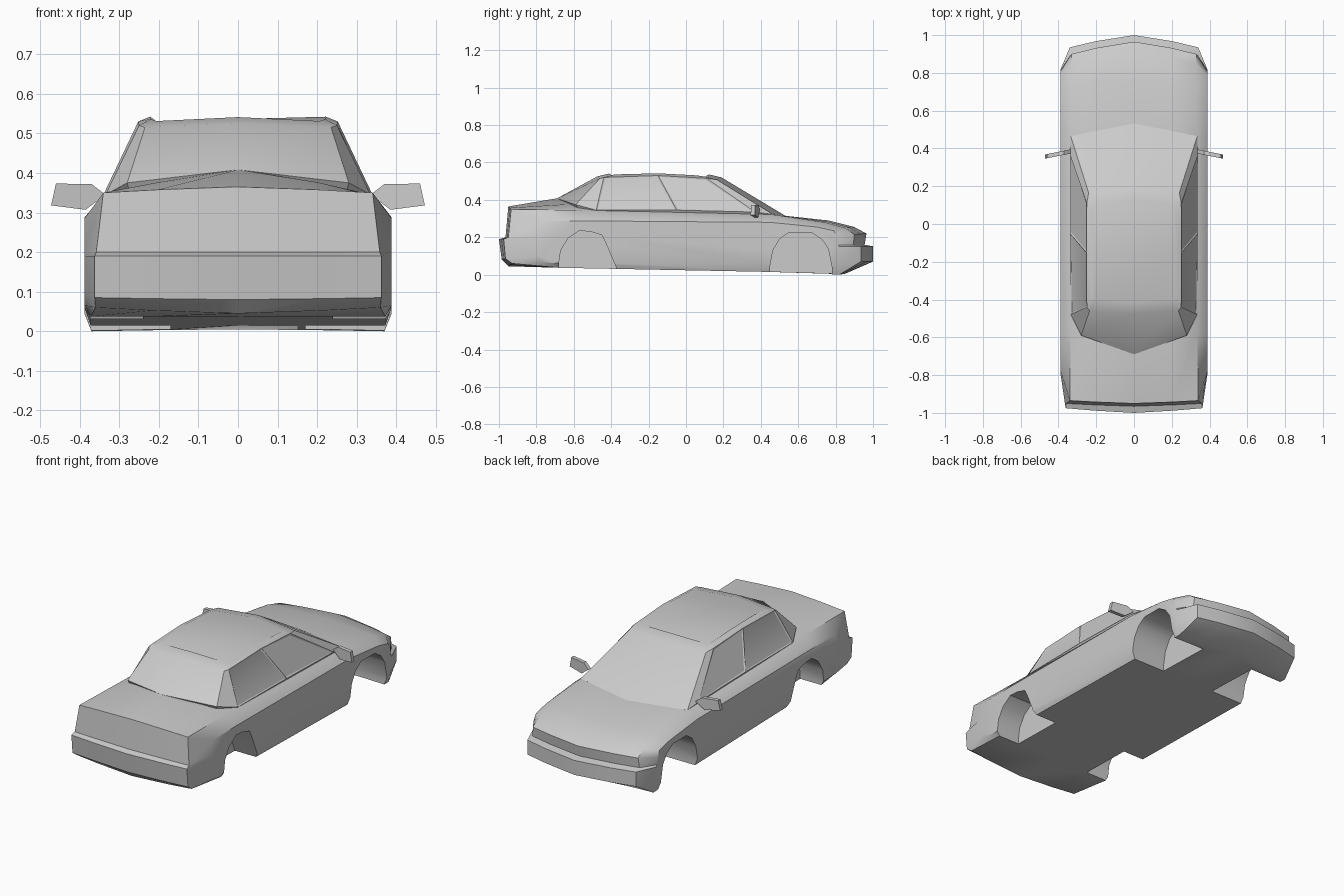
import bpy, bmesh, math
from mathutils import Vector

if "Cube" in bpy.data.objects:
    bpy.data.objects.remove(bpy.data.objects["Cube"])

paint = bpy.data.materials.new("grey_paint")
paint.diffuse_color = (0.6, 0.6, 0.6, 1)
paint.use_nodes = True
paint.node_tree.nodes["Principled BSDF"].inputs["Base Color"].default_value = paint.diffuse_color


def loft(rings):
    """Closed bmesh through equal-length closed rings, capped at both ends."""
    bm = bmesh.new()
    vs = [[bm.verts.new(p) for p in r] for r in rings]
    n = len(rings[0])
    for a, b in zip(vs, vs[1:]):
        for i in range(n):
            j = (i + 1) % n
            bm.faces.new((a[i], a[j], b[j], b[i]))
    bm.faces.new(vs[0])
    bm.faces.new(vs[-1])
    bmesh.ops.recalc_face_normals(bm, faces=bm.faces)
    return bm


def make(name, bm):
    me = bpy.data.meshes.new(name)
    bm.to_mesh(me)
    bm.free()
    me.materials.append(paint)
    ob = bpy.data.objects.new(name, me)
    bpy.context.collection.objects.link(ob)
    return ob


def activate(ob):
    bpy.ops.object.select_all(action='DESELECT')
    ob.select_set(True)
    bpy.context.view_layer.objects.active = ob


def smooth(ob, angle):
    activate(ob)
    bpy.ops.object.shade_smooth_by_angle(angle=math.radians(angle))


# Lower body: side outline at centre (y, z), at edge (x, y, z), at flank (y, z)
outline = [
    ((-0.95, 0.045), (0.36, -0.93, 0.06), (-0.78, 0.065)),    # rear underside
    ((-0.985, 0.08), (0.362, -0.965, 0.085), (-0.79, 0.10)),  # bumper low
    ((-1.00, 0.19), (0.362, -0.975, 0.19), (-0.80, 0.19)),    # bumper top
    ((-0.965, 0.20), (0.358, -0.95, 0.20), (-0.80, 0.205)),   # bumper step
    ((-0.95, 0.365), (0.34, -0.935, 0.35), (-0.78, 0.285)),   # trunk lip
    ((-0.69, 0.408), (0.335, -0.58, 0.345), (-0.58, 0.288)),  # rear glass base
    ((0.53, 0.315), (0.335, 0.46, 0.322), (0.45, 0.28)),      # windscreen base
    ((0.76, 0.29), (0.335, 0.74, 0.28), (0.70, 0.255)),       # bonnet bend
    ((0.90, 0.255), (0.33, 0.85, 0.25), (0.79, 0.235)),       # bonnet front
    ((0.965, 0.22), (0.33, 0.90, 0.215), (0.81, 0.20)),       # grille top
    ((0.955, 0.16), (0.335, 0.895, 0.16), (0.815, 0.16)),     # grille bottom
    ((1.00, 0.152), (0.34, 0.935, 0.152), (0.82, 0.15)),      # bumper top
    ((1.00, 0.07), (0.34, 0.935, 0.07), (0.82, 0.07)),        # bumper low
    ((0.85, 0.005), (0.37, 0.82, 0.0), (0.80, 0.045)),        # front underside
    ((0.44, 0.015), (0.372, 0.44, 0.015), (0.42, 0.06)),      # sill front
    ((-0.68, 0.037), (0.372, -0.68, 0.037), (-0.66, 0.062)),  # sill rear
]
centre = [Vector((0, *c)) for c, e, f in outline]
edge = [Vector(e) for c, e, f in outline]
flank = [Vector((0.388, *f)) for c, e, f in outline]
middle = [c.lerp(e, 0.5) for c, e in zip(centre, edge)]
for m, e in zip(middle, edge):
    m.x = e.x * 0.6


def flip(ring):
    return [Vector((-p.x, p.y, p.z)) for p in ring]


half = [middle, edge, flank]
body = make("body", loft([flip(r) for r in reversed(half)] + [centre] + half))

# Wheel wells cut into the body
rear_arch = [(-0.68, -0.1), (-0.68, 0.06), (-0.67, 0.13), (-0.63, 0.195), (-0.57, 0.235),
             (-0.51, 0.23), (-0.45, 0.212), (-0.425, 0.16), (-0.37, 0.03), (-0.36, -0.1)]
front_arch = [(0.45, -0.1), (0.45, 0.05), (0.465, 0.13), (0.50, 0.19), (0.55, 0.225),
              (0.67, 0.225), (0.725, 0.19), (0.76, 0.14), (0.78, 0.04), (0.78, -0.1)]
for name, arch, inner in (("rear", rear_arch, 0.24), ("front", front_arch, 0.17)):
    for side in (-1, 1):
        cutter = make(name + "_well_cutter",
                      loft([[(side * x, y, z) for y, z in arch] for x in (inner, 0.5)]))
        cutter.hide_render = True
        activate(body)
        mod = body.modifiers.new("well", 'BOOLEAN')
        mod.operation = 'DIFFERENCE'
        mod.solver = 'EXACT'
        mod.object = cutter
        bpy.ops.object.modifier_apply(modifier=mod.name)
        bpy.data.objects.remove(cutter)
smooth(body, 38)

# Cabin: half rings from rear centre round to front centre
belt = [(0, -0.69, 0.408), (0.28, -0.59, 0.375), (0.335, -0.48, 0.345), (0.34, -0.05, 0.345),
        (0.34, 0.37, 0.335), (0.335, 0.465, 0.322), (0, 0.535, 0.313)]
roof = [(0, -0.475, 0.525), (0.235, -0.46, 0.515), (0.25, -0.44, 0.52), (0.252, -0.15, 0.53),
        (0.25, 0.11, 0.515), (0.24, 0.165, 0.508), (0, 0.19, 0.52)]
crown = [(x * 0.88, -0.15 + (y + 0.15) * 0.8, min(z + 0.016, 0.542)) for x, y, z in roof]
sunk = [(x * 0.9, y * 0.9, 0.27) for x, y, z in belt]


def full(h):
    return h + [(-x, y, z) for x, y, z in reversed(h[1:-1])]


bm = loft([full(r) for r in (sunk, belt, roof, crown)])
# Side windows, slightly recessed
glass = [f for f in bm.faces if abs(f.normal.x) > 0.7 and f.calc_center_median().z > 0.38
         and -0.45 < f.calc_center_median().y < 0.22]
bmesh.ops.inset_individual(bm, faces=glass, thickness=0.01, depth=-0.004)
smooth(make("cabin", bm), 28)

# Door mirrors
shape = [(0.335, 0.345), (0.37, 0.372), (0.46, 0.373), (0.472, 0.318), (0.385, 0.307)]
for side, label in ((-1, "left"), (1, "right")):
    rings = [[(side * x, 0.385 - (x - 0.335) * 0.2 + t, z) for x, z in shape]
             for t in (-0.012, 0.01)]
    make(label + "_mirror", loft(rings))
